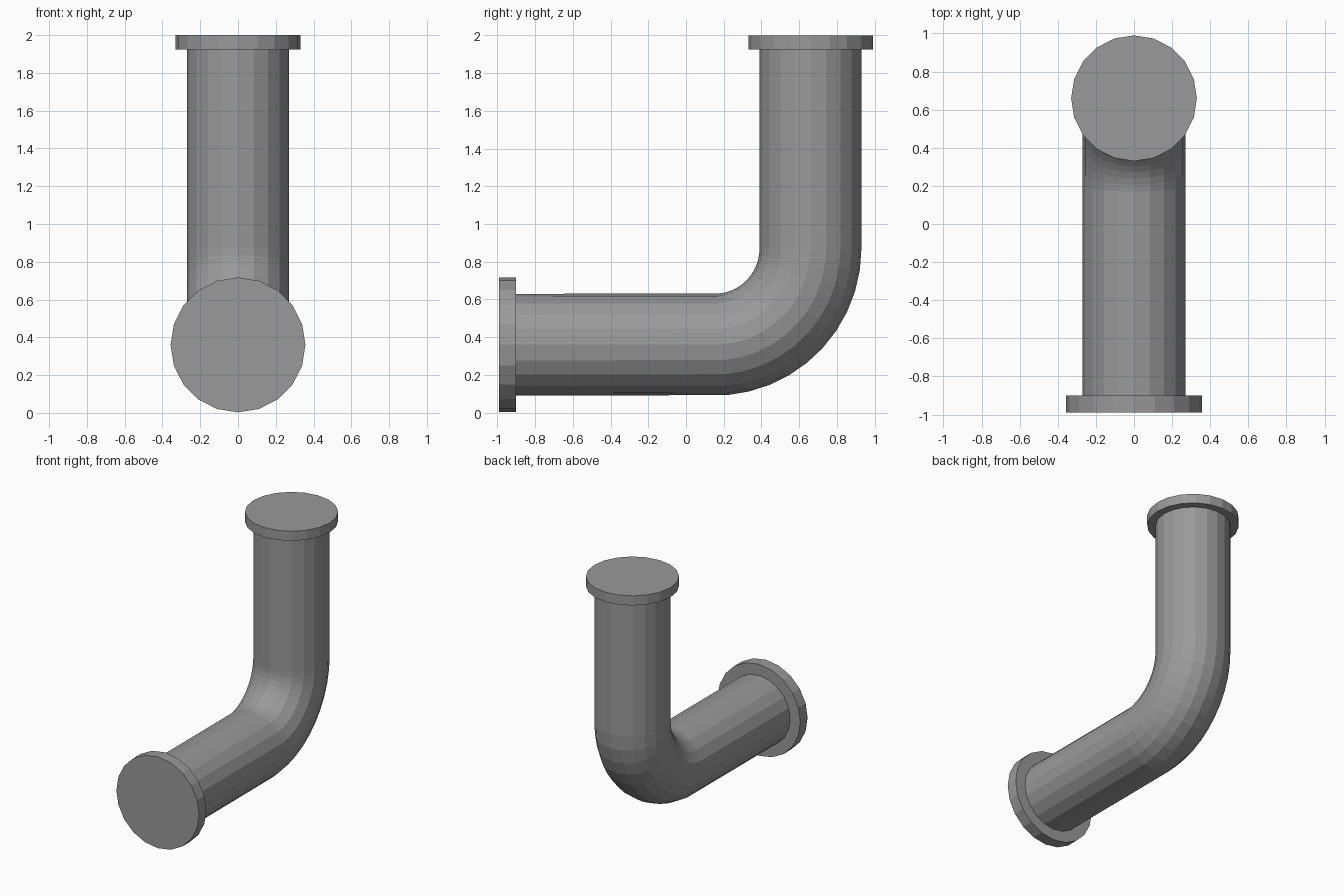
import bpy, bmesh
from math import sin, cos, pi, radians
from mathutils import Vector, Matrix

cube = bpy.data.objects.get("Cube")
if cube:
    bpy.data.objects.remove(cube, do_unlink=True)

SIDES = 20
PIPE_R = 0.27
AXIS_Y, AXIS_Z = 0.66, 0.36   # centre lines of the upright and level runs
BEND_R = 0.51

grey = bpy.data.materials.new("pipe grey")
grey.use_nodes = True
colour = (0.32, 0.32, 0.32, 1)
grey.diffuse_color = colour
grey.node_tree.nodes["Principled BSDF"].inputs["Base Color"].default_value = colour


def finish(name, bm):
    bmesh.ops.recalc_face_normals(bm, faces=bm.faces)
    mesh = bpy.data.meshes.new(name)
    bm.to_mesh(mesh)
    bm.free()
    mesh.materials.append(grey)
    obj = bpy.data.objects.new(name, mesh)
    bpy.context.collection.objects.link(obj)
    return obj


def tube(name, stations, radius):
    """Skin capped rings; each station is a (y, z) centre and a tilt, 0 facing y, 90 facing z."""
    bm = bmesh.new()
    rings = []
    for y, z, tilt in stations:
        out = Vector((0, sin(tilt), -cos(tilt)))
        side = Vector((1, 0, 0))
        centre = Vector((0, y, z))
        rings.append([bm.verts.new(centre + radius * (out * cos(a) + side * sin(a)))
                      for a in (2 * pi * i / SIDES for i in range(SIDES))])
    for low, high in zip(rings, rings[1:]):
        for i in range(SIDES):
            j = (i + 1) % SIDES
            bm.faces.new((low[i], low[j], high[j], high[i]))
    bm.faces.new(rings[0])
    bm.faces.new(rings[-1])
    return finish(name, bm)


# Bent pipe: level run, elbow, upright run
up = radians(90)
path = [(-0.95, AXIS_Z, 0)]
for k in range(11):
    t = radians(5 + 8.5 * k)
    path.append((AXIS_Y - BEND_R + BEND_R * sin(t), AXIS_Z + BEND_R * (1 - cos(t)), t))
path.append((AXIS_Y, 1.96, up))
tube("bent_pipe", path, PIPE_R)

# End flanges with closed faces
tube("front_flange", [(-0.99, AXIS_Z, 0), (-0.9, AXIS_Z, 0)], 0.357)
tube("top_flange", [(AXIS_Y, 1.925, up), (AXIS_Y, 2.0, up)], 0.33)
